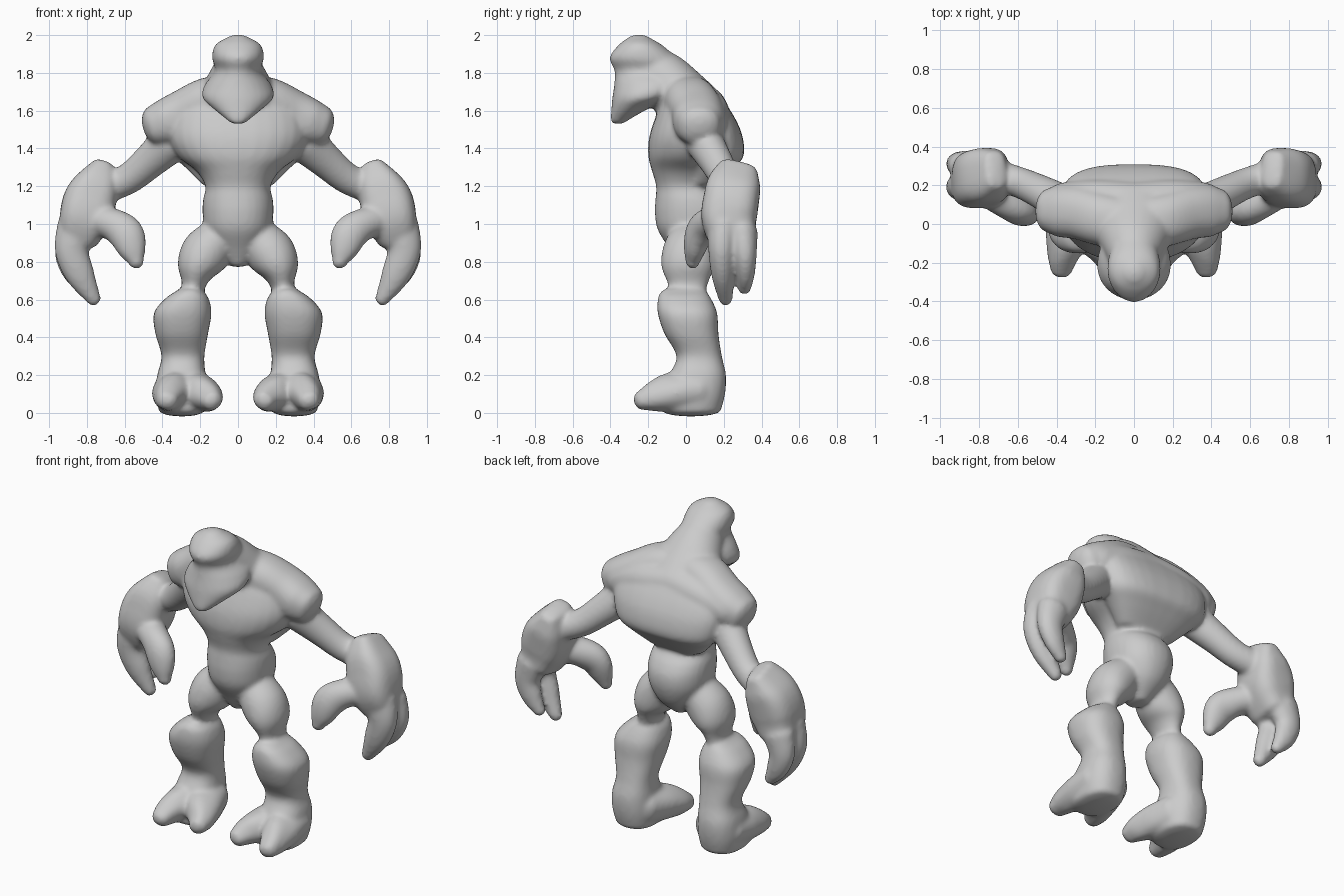
import bpy, bmesh, math
from mathutils import Vector

SIDES = 28
bm = bmesh.new()


def spline(keys, steps=5):
    """Catmull-Rom interpolation through rows of numbers."""
    out = []
    for i in range(len(keys) - 1):
        a, b, c, d = (keys[max(i - 1, 0)], keys[i], keys[i + 1], keys[min(i + 2, len(keys) - 1)])
        for k in range(steps):
            t = k / steps
            out.append([0.5 * (2 * q + (r - p) * t + (2 * p - 5 * q + 4 * r - s) * t * t
                        + (3 * q - p - 3 * r + s) * t ** 3) for p, q, r, s in zip(a, b, c, d)])
    out.append(list(keys[-1]))
    return out


def loft(keys, flat=False, cap=1.0, mirror=False, square=2.0):
    """Skin rings (x, y, z, half_width, half_depth) with rounded ends; square > 2 is boxier."""
    rows = spline(keys)
    pts = [Vector(r[:3]) for r in rows]
    rings = []
    for i, r in enumerate(rows):
        t = (pts[min(i + 1, len(pts) - 1)] - pts[max(i - 1, 0)]).normalized()
        if flat:
            t = Vector((0, 0, 1 if pts[-1].z > pts[0].z else -1))
        rings.append((pts[i], t, max(r[3], .005), max(r[4], .005)))

    def dome(ring, sign):
        p, t, a, b = ring
        h = min(a, b) * cap * sign
        return [(p + t * h * math.sin(w), t, a * math.cos(w), b * math.cos(w))
                for w in (math.radians(d) for d in (25, 50, 72, 87))]

    def bend(c):
        return math.copysign(abs(c) ** (2 / square), c)

    rings = dome(rings[0], -1)[::-1] + rings + dome(rings[-1], 1)
    for sx in ((1, -1) if mirror else (1,)):
        loops = []
        for p, t, a, b in rings:
            v = Vector((0, 1, 0))
            v = (v - t * v.dot(t)).normalized()
            u = v.cross(t)
            loop = []
            for k in range(SIDES):
                w = math.tau * k / SIDES
                q = p + u * a * bend(math.cos(w)) + v * b * bend(math.sin(w))
                loop.append(bm.verts.new((q.x * sx, q.y, q.z)))
            loops.append(loop)
        for l0, l1 in zip(loops, loops[1:]):
            for k in range(SIDES):
                n = (k + 1) % SIDES
                bm.faces.new((l0[k], l0[n], l1[n], l1[k]))
        bm.faces.new(loops[0][::-1])
        bm.faces.new(loops[-1])


def stack(rows, **kw):
    """Horizontal rings given as (z, x0, x1, y0, y1)."""
    loft([((x0 + x1) / 2, (y0 + y1) / 2, z, (x1 - x0) / 2, (y1 - y0) / 2)
          for z, x0, x1, y0, y1 in rows], flat=True, cap=.25, **kw)


def centred(rows, **kw):
    stack([(z, -w, w, y0, y1) for z, w, y0, y1 in rows], **kw)


# Pelvis, waist and rib cage
centred([(.785, .05, -.04, .10), (.87, .12, -.09, .19), (.97, .175, -.15, .235),
         (1.06, .188, -.165, .24), (1.13, .185, -.162, .21), (1.2, .173, -.158, .16),
         (1.28, .22, -.18, .21), (1.36, .32, -.2, .27), (1.46, .37, -.195, .27),
         (1.57, .36, -.16, .24), (1.66, .30, -.12, .18), (1.74, .2, -.08, .10)], square=2.2)

# Broad back hump, tapering into the waist
centred([(1.21, .19, .02, .17), (1.29, .27, .03, .25), (1.36, .335, .02, .305),
         (1.46, .365, .02, .30), (1.55, .37, .02, .265), (1.64, .33, .02, .21)], square=2.7)

# Head with overhanging brow and pointed muzzle
centred([(1.99, .05, -.30, -.20), (1.95, .12, -.355, -.13), (1.88, .138, -.405, -.05),
         (1.81, .122, -.378, .0), (1.74, .175, -.38, .02), (1.67, .19, -.39, -.06),
         (1.61, .13, -.395, -.20), (1.54, .045, -.40, -.32)])

# Sloping neck
loft([(0, .08, 1.57, .26, .16), (0, -.03, 1.68, .21, .155), (0, -.12, 1.77, .16, .145),
      (0, -.20, 1.84, .12, .12)], cap=.5)

# Shoulder mantle, falling from the neck to the upper arm
loft([(.04, .0, 1.66, .13, .14), (.16, .025, 1.64, .135, .14), (.28, .06, 1.585, .13, .14),
      (.38, .068, 1.54, .122, .135), (.44, .07, 1.52, .108, .115)], cap=.6, mirror=True,
     square=2.3)
# Rear edge of the mantle
loft([(0, .12, 1.60, .12, .10), (.2, .13, 1.58, .11, .10), (.36, .125, 1.54, .10, .09)],
     mirror=True)

# Upper arm
loft([(.36, .10, 1.43, .11, .10), (.47, .16, 1.33, .092, .088), (.58, .21, 1.24, .082, .08),
      (.70, .25, 1.19, .08, .08)], mirror=True)

# Flared, boxy forearm
loft([(.715, .28, 1.305, .06, .10), (.745, .258, 1.22, .112, .138), (.782, .24, 1.13, .14, .147),
      (.81, .228, 1.03, .137, .147), (.845, .245, .93, .108, .125)], cap=.35, mirror=True,
     square=3.0)

# Thumb and two curled fingers
loft([(.79, .2, 1.03, .085, .09), (.67, .12, 1.0, .085, .085), (.595, .07, .95, .095, .075),
      (.562, .047, .87, .078, .06), (.538, .035, .80, .042, .038)], mirror=True)
loft([(.85, .2, .98, .11, .09), (.88, .19, .86, .09, .072), (.835, .195, .73, .077, .06),
      (.765, .21, .605, .04, .038)], mirror=True)
loft([(.86, .3, .95, .10, .08), (.89, .312, .84, .08, .063), (.86, .315, .74, .066, .05),
      (.81, .31, .66, .038, .035)], mirror=True)

# Thigh
loft([(.10, .03, .93, .11, .12), (.17, .015, .85, .13, .14), (.215, .01, .77, .11, .14),
      (.235, .01, .68, .064, .105), (.255, .01, .58, .06, .09)], mirror=True)

# Shin and heel
stack([(.645, .19, .325, -.13, .105), (.61, .157, .38, -.148, .13), (.53, .140, .445, -.15, .165),
       (.42, .158, .438, -.115, .172), (.3, .178, .405, -.05, .19), (.2, .172, .428, -.09, .212),
       (.1, .165, .435, -.13, .207), (.012, .175, .42, -.13, .185)], mirror=True, square=2.4)

# Two splayed toes per foot
loft([(.32, .06, .125, .11, .125), (.35, -.08, .108, .094, .107), (.368, -.17, .086, .076, .08),
      (.375, -.235, .066, .057, .052)], mirror=True, cap=.8, square=2.4)
loft([(.26, .06, .125, .11, .125), (.195, -.07, .105, .094, .105), (.155, -.145, .083, .076, .078),
      (.138, -.20, .066, .056, .052)], mirror=True, cap=.8, square=2.4)

# Fuse all parts into one soft skin
bmesh.ops.recalc_face_normals(bm, faces=bm.faces)
mesh = bpy.data.meshes.new("creature_body")
bm.to_mesh(mesh)
bm.free()
body = bpy.data.objects.new("creature_body", mesh)
bpy.context.collection.objects.link(body)
clay = bpy.data.materials.new("clay_grey")
clay.diffuse_color = (0.6, 0.6, 0.6, 1)
mesh.materials.append(clay)
fuse = body.modifiers.new("fuse", 'REMESH')
fuse.mode = 'VOXEL'
fuse.voxel_size = 0.013
fuse.use_smooth_shade = True
soften = body.modifiers.new("soften", 'SMOOTH')
soften.factor = 0.5
soften.iterations = 8
